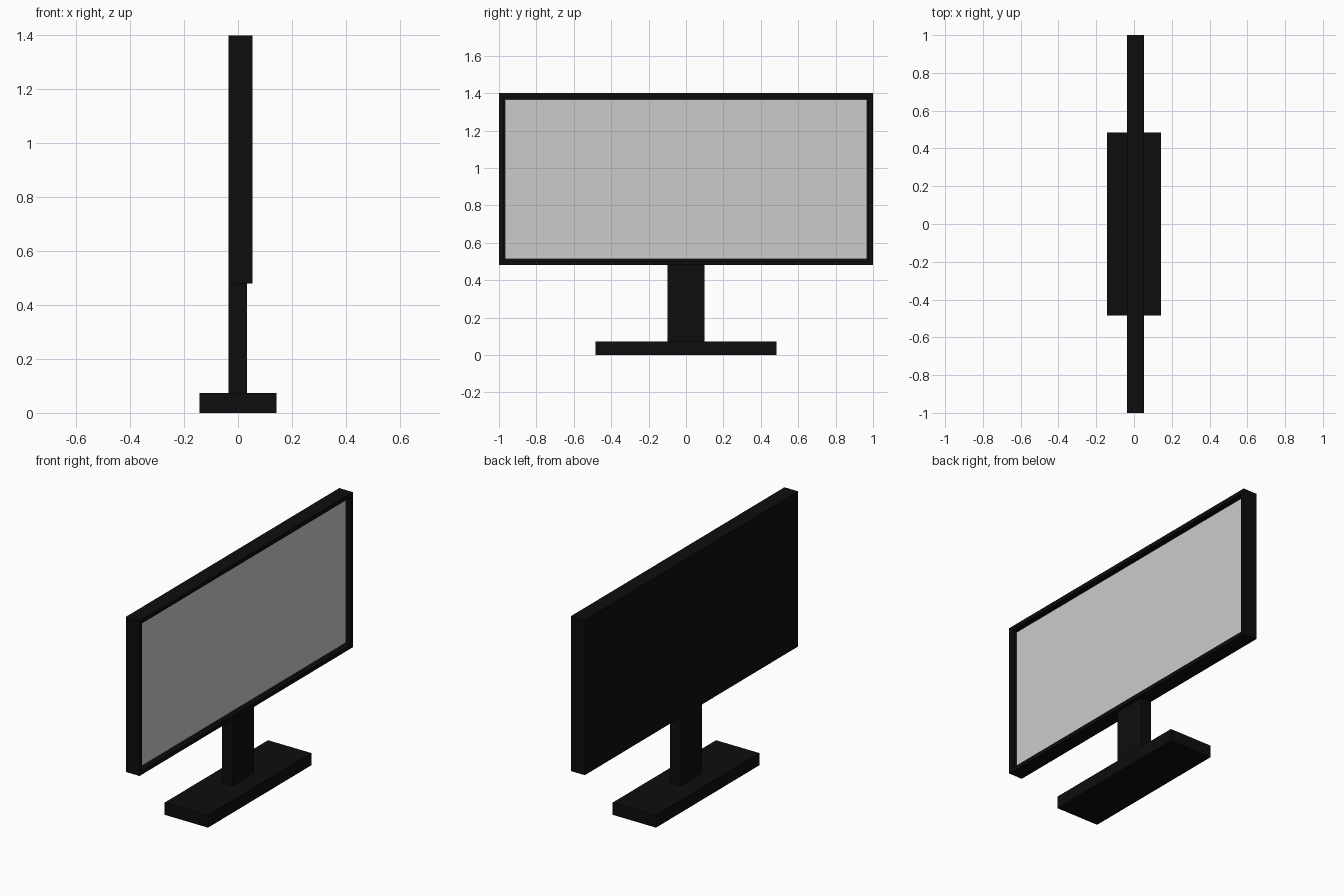
import bpy, bmesh
from mathutils import Vector

if "Cube" in bpy.data.objects:
    bpy.data.objects.remove(bpy.data.objects["Cube"])

black = bpy.data.materials.new("black_plastic")
black.diffuse_color = (0.004, 0.004, 0.004, 1)
black.use_nodes = True
black.node_tree.nodes["Principled BSDF"].inputs["Base Color"].default_value = black.diffuse_color


def box(name, lo, hi, mat=None):
    """Box between two opposite corners."""
    lo, hi = Vector(lo), Vector(hi)
    bm = bmesh.new()
    bmesh.ops.create_cube(bm, size=1)
    bmesh.ops.scale(bm, vec=hi - lo, verts=bm.verts)
    bmesh.ops.translate(bm, vec=(lo + hi) / 2, verts=bm.verts)
    return finish(name, bm, mat)


def finish(name, bm, mat=None):
    mesh = bpy.data.meshes.new(name)
    bm.to_mesh(mesh)
    bm.free()
    obj = bpy.data.objects.new(name, mesh)
    bpy.context.collection.objects.link(obj)
    if mat:
        mesh.materials.append(mat)
    return obj


BACK, FRONT = -0.036, 0.054      # housing depth
BOTTOM, TOP = 0.48, 1.40         # housing height
BEZEL, RECESS = 0.033, 0.023

# Stand: wide foot and upright neck
box("stand_base", (-0.142, -0.484, 0), (0.142, 0.484, 0.073), black)
box("stand_neck", (BACK, -0.1, 0.073), (0.034, 0.1, BOTTOM), black)

# Housing: box whose +x face is inset for the bezel and pushed in
housing = box("housing", (BACK, -1, BOTTOM), (FRONT, 1, TOP), black)
bm = bmesh.new()
bm.from_mesh(housing.data)
bm.normal_update()
face = max(bm.faces, key=lambda f: f.calc_center_median().x)
bmesh.ops.inset_region(bm, faces=[face], thickness=BEZEL)
walls = bmesh.ops.extrude_discrete_faces(bm, faces=[face])["faces"]
bmesh.ops.translate(bm, vec=(-RECESS, 0, 0), verts=walls[0].verts)
# The pocket floor becomes the screen
bmesh.ops.delete(bm, geom=walls, context="FACES_ONLY")
bm.to_mesh(housing.data)
bm.free()

# Screen: single panel closing the pocket
bm = bmesh.new()
x = FRONT - RECESS
y = 1 - BEZEL
corners = [(-y, BOTTOM + BEZEL), (y, BOTTOM + BEZEL), (y, TOP - BEZEL), (-y, TOP - BEZEL)]
bm.faces.new([bm.verts.new((x, a, b)) for a, b in corners])
finish("screen", bm)
